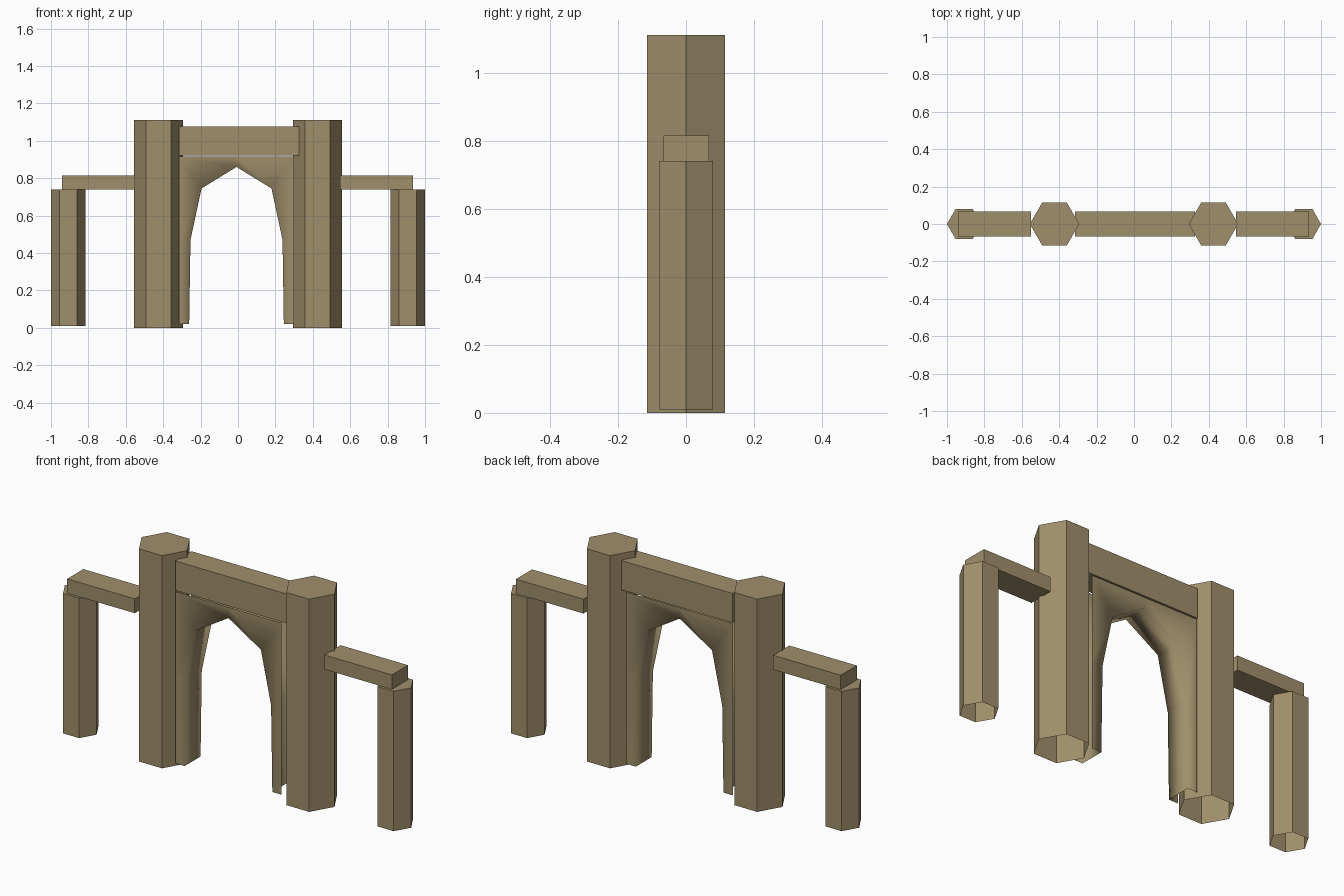
import bpy, bmesh, math

if "Cube" in bpy.data.objects:
    bpy.data.objects.remove(bpy.data.objects["Cube"])

stone = bpy.data.materials.new("tan_stone")
stone.diffuse_color = (0.35, 0.275, 0.147, 1)
stone.use_nodes = True
stone.node_tree.nodes["Principled BSDF"].inputs["Base Color"].default_value = stone.diffuse_color


def finish(name, bm, smooth=False):
    bmesh.ops.recalc_face_normals(bm, faces=bm.faces)
    mesh = bpy.data.meshes.new(name)
    bm.to_mesh(mesh)
    bm.free()
    mesh.materials.append(stone)
    for p in mesh.polygons:
        p.use_smooth = smooth
    obj = bpy.data.objects.new(name, mesh)
    bpy.context.collection.objects.link(obj)
    return obj


def pillar(name, x, radius, z0, z1):
    # hexagonal shaft with a top cap and an open bottom
    bm = bmesh.new()
    rings = [[bm.verts.new((x + radius * math.cos(i * math.pi / 3),
                            radius * math.sin(i * math.pi / 3), z))
              for i in range(6)] for z in (z0, z1)]
    low, high = rings
    for i in range(6):
        j = (i + 1) % 6
        bm.faces.new((low[i], low[j], high[j], high[i]))
    bm.faces.new(high)
    finish(name, bm)


def beam(name, x0, x1, y0, y1, z0, z1):
    bm = bmesh.new()
    bmesh.ops.create_cube(bm, size=1)
    for v in bm.verts:
        v.co = ((x0 + x1) / 2 + v.co.x * (x1 - x0),
                (y0 + y1) / 2 + v.co.y * (y1 - y0),
                (z0 + z1) / 2 + v.co.z * (z1 - z0))
    finish(name, bm)


# Tall inner pillars and short outer pillars
for side, s in (("left", -1), ("right", 1)):
    pillar(side + "_main_pillar", s * 0.425, 0.132, 0.0, 1.11)
    pillar(side + "_outer_pillar", s * 0.908, 0.092, 0.01, 0.74)

# Lintels
beam("left_side_beam", -0.94, -0.55, -0.066, 0.067, 0.74, 0.815)
beam("right_side_beam", 0.545, 0.935, -0.066, 0.067, 0.74, 0.815)
beam("main_beam", -0.316, 0.325, -0.066, 0.067, 0.922, 1.075)

# Pointed arch: front and back sheets joined by the inner curve
CX = -0.008
inner = [(-0.253, 0.02), (-0.246, 0.47), (-0.187, 0.745), (0, 0.86)]
outer = [(-0.307, 0.02), (-0.307, 0.47), (-0.307, 0.917), (0, 0.917)]
inner += [(-x, z) for x, z in inner[-2::-1]]
outer += [(-x, z) for x, z in outer[-2::-1]]
bm = bmesh.new()
front_in, back_in, front_out, back_out = (
    [bm.verts.new((CX + x, y, z)) for x, z in pts]
    for pts, y in ((inner, -0.067), (inner, 0.064), (outer, -0.067), (outer, 0.064)))
for a, b in ((front_out, front_in), (front_in, back_in), (back_in, back_out)):
    for i in range(len(inner) - 1):
        bm.faces.new((a[i], a[i + 1], b[i + 1], b[i]))
finish("pointed_arch", bm, smooth=True)
